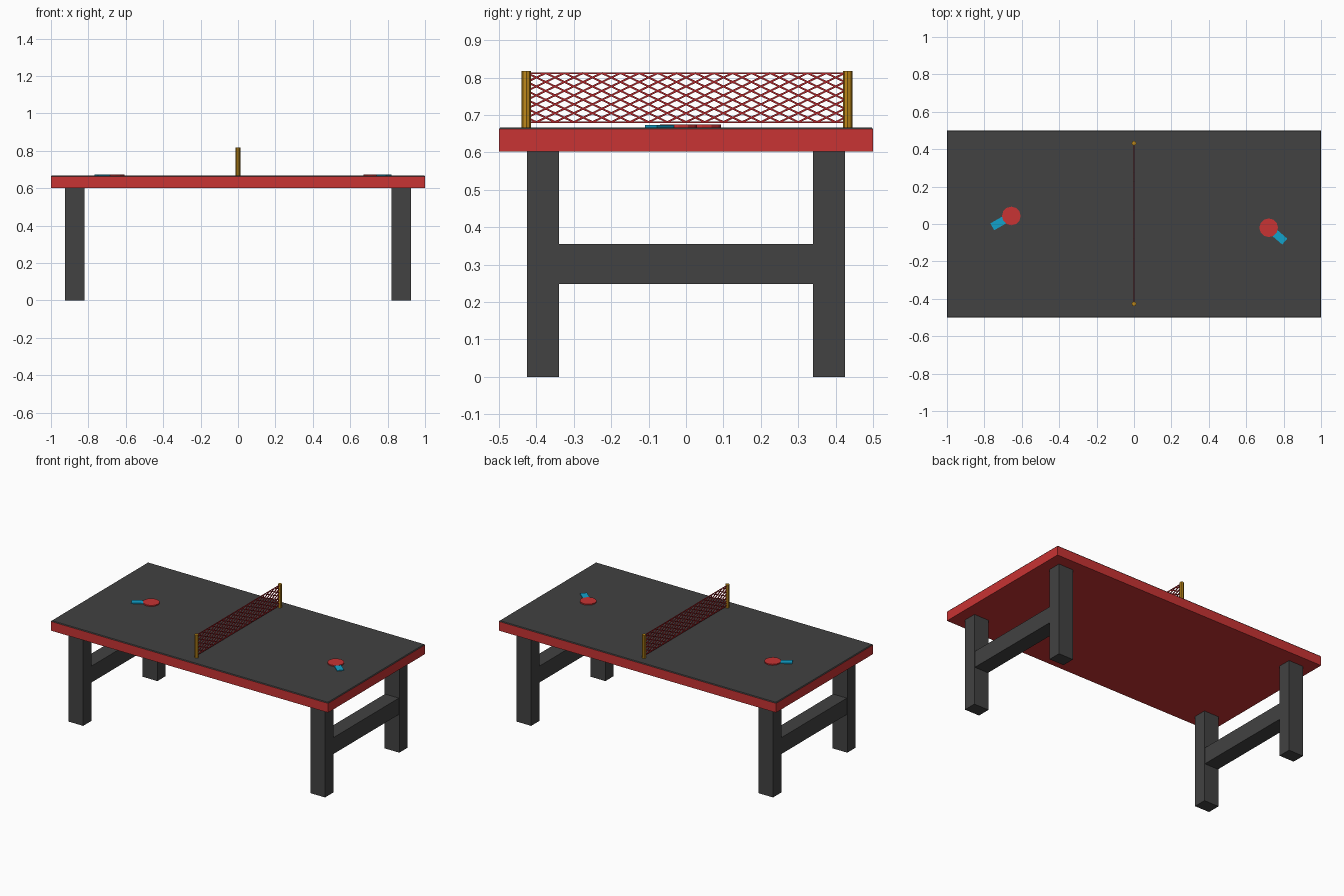
import bpy, bmesh, math
from mathutils import Matrix, Vector

if "Cube" in bpy.data.objects:
    bpy.data.objects.remove(bpy.data.objects["Cube"])


def mat(name, r, g, b):
    m = bpy.data.materials.new(name)
    m.diffuse_color = (r, g, b, 1)
    m.use_nodes = True
    m.node_tree.nodes["Principled BSDF"].inputs["Base Color"].default_value = m.diffuse_color
    return m


RED = mat("red", 0.58, 0.033, 0.033)
DARK = mat("charcoal", 0.054, 0.054, 0.054)
NET = mat("net red", 0.42, 0.02, 0.024)
GOLD = mat("gold", 0.52, 0.25, 0.01)
BLUE = mat("blue", 0.006, 0.36, 0.6)


def finish(name, bm, material):
    me = bpy.data.meshes.new(name)
    bm.to_mesh(me)
    bm.free()
    me.materials.append(material)
    ob = bpy.data.objects.new(name, me)
    bpy.context.collection.objects.link(ob)
    return ob


def add_box(bm, lo, hi):
    lo, hi = Vector(lo), Vector(hi)
    m = Matrix.Translation((lo + hi) / 2) @ Matrix.Diagonal((*(hi - lo), 1))
    return bmesh.ops.create_cube(bm, size=1, matrix=m)["verts"]


def box(name, lo, hi, material):
    bm = bmesh.new()
    add_box(bm, lo, hi)
    return finish(name, bm, material)


def cylinder(name, center, r, z0, z1, sides, material):
    bm = bmesh.new()
    bmesh.ops.create_cone(bm, cap_ends=True, segments=sides, radius1=r, radius2=r, depth=z1 - z0,
                          matrix=Matrix.Translation((center[0], center[1], (z0 + z1) / 2)))
    return finish(name, bm, material)


# Table top: red slab with a thin chamfered dark playing surface
TOP = 0.667
box("table_slab", (-1, -0.5, 0.602), (1, 0.5, 0.662), RED)
bm = bmesh.new()
for v in add_box(bm, (-1, -0.5, 0.662), (1, 0.5, TOP)):
    if v.co.z > 0.665:
        v.co.x -= math.copysign(0.004, v.co.x)
        v.co.y -= math.copysign(0.004, v.co.y)
finish("playing_surface", bm, DARK)

# Legs and cross bars
for sx, end in ((-1, "left"), (1, "right")):
    for sy, side in ((-1, "front"), (1, "back")):
        cx, cy = sx * 0.873, sy * 0.3825
        box(f"{side}_{end}_leg", (cx - 0.053, cy - 0.0425, 0), (cx + 0.053, cy + 0.0425, 0.602), DARK)
    box(f"{end}_cross_bar", (sx * 0.873 - 0.05, -0.34, 0.248), (sx * 0.873 + 0.05, 0.34, 0.355), DARK)

# Net posts
for y, side in ((-0.427, "front"), (0.432, "back")):
    cylinder(f"{side}_net_post", (0, y), 0.0125, TOP - 0.001, 0.818, 8, GOLD)

# Net: two families of crossing strands with thin border cords
Z0, Z1, Y0, Y1 = 0.681, 0.812, -0.418, 0.423
PITCH, SLOPE, T = 0.05, 2.1, 0.005
bm = bmesh.new()
for s in (-1, 1):
    for i in range(-24, 25):
        c = i * PITCH
        # clip the line y = c + s*SLOPE*(z - Z0) to the net rectangle
        za, zb = sorted((Z0 + (Y0 - c) / (s * SLOPE), Z0 + (Y1 - c) / (s * SLOPE)))
        za, zb = max(za, Z0), min(zb, Z1)
        if zb - za < 0.002:
            continue
        a = Vector((0, c + s * SLOPE * (za - Z0), za))
        b = Vector((0, c + s * SLOPE * (zb - Z0), zb))
        d = b - a
        m = (Matrix.Translation((a + b) / 2) @ Matrix.Rotation(math.atan2(d.z, d.y), 4, 'X')
             @ Matrix.Diagonal((T, d.length, T, 1)))
        bmesh.ops.create_cube(bm, size=1, matrix=m)
for z in (Z0, Z1):
    add_box(bm, (-T / 2, Y0, z - 0.002), (T / 2, Y1, z + 0.002))
finish("net", bm, NET)

# Paddles: flat round blade with a straight handle
for side, (bx, by), (hx, hy) in (("left", (-0.656, 0.043), (-0.758, -0.015)),
                                 ("right", (0.72, -0.02), (0.806, -0.094))):
    cylinder(f"{side}_paddle_blade", (bx, by), 0.05, TOP - 0.001, 0.674, 12, RED)
    bm = bmesh.new()
    length = math.hypot(hx - bx, hy - by)
    add_box(bm, (0.03, -0.021, TOP - 0.001), (length, 0.021, 0.6725))
    bm.transform(Matrix.Translation((bx, by, 0)) @ Matrix.Rotation(math.atan2(hy - by, hx - bx), 4, 'Z'))
    finish(f"{side}_paddle_handle", bm, BLUE)
